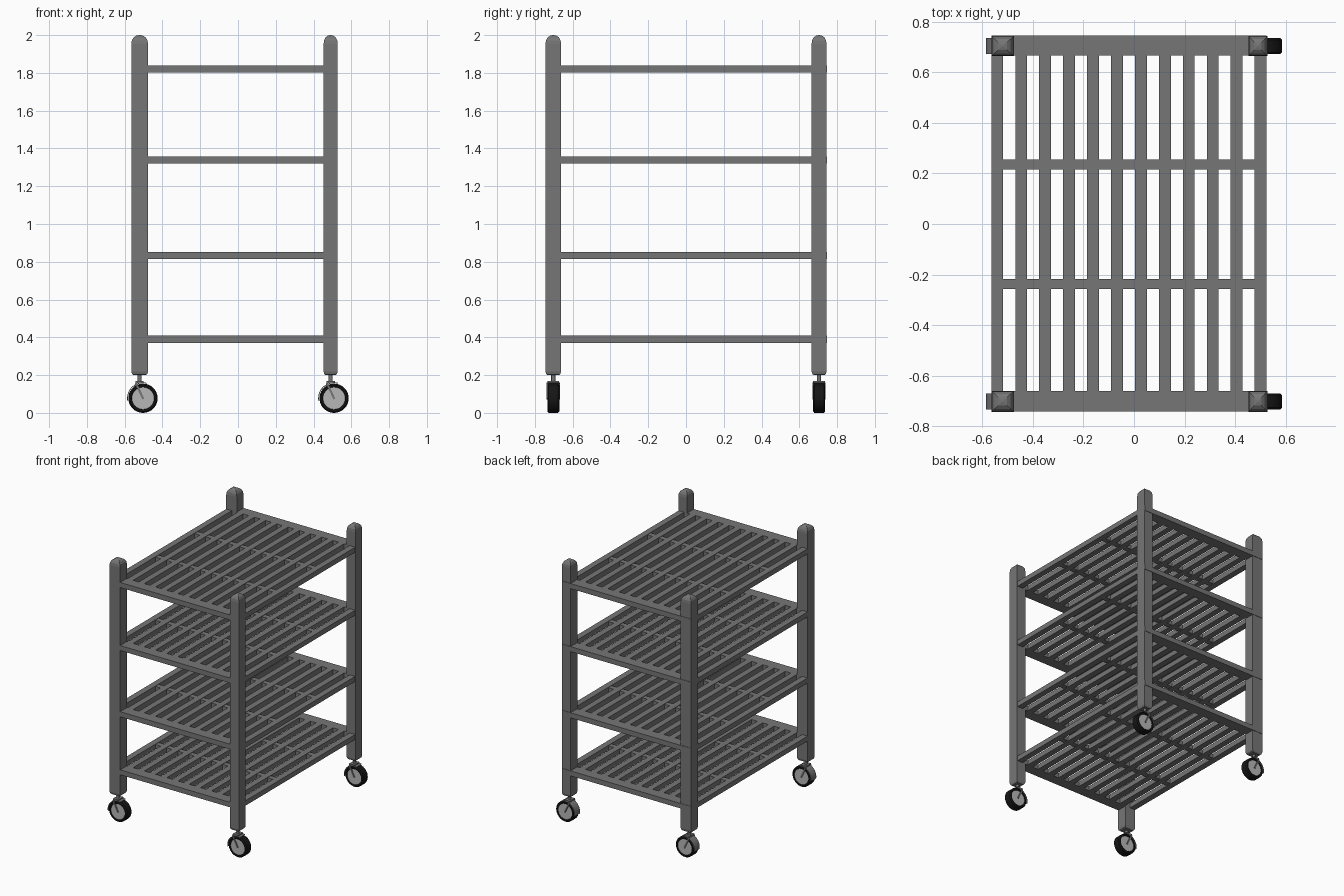
import bpy, bmesh, math
from mathutils import Matrix, Vector

if "Cube" in bpy.data.objects:
    bpy.data.objects.remove(bpy.data.objects["Cube"])


def material(name, v):
    m = bpy.data.materials.new(name)
    m.diffuse_color = (v, v, v, 1)
    m.use_nodes = True
    m.node_tree.nodes["Principled BSDF"].inputs["Base Color"].default_value = m.diffuse_color
    return m


FRAME = material("frame_grey", 0.18)
HUB = material("hub_light_grey", 0.47)
TYRE = material("tyre_black", 0.008)


def finish(name, bm, mat, smooth=False):
    bmesh.ops.recalc_face_normals(bm, faces=bm.faces)
    me = bpy.data.meshes.new(name)
    bm.to_mesh(me)
    bm.free()
    me.materials.append(mat)
    ob = bpy.data.objects.new(name, me)
    bpy.context.collection.objects.link(ob)
    if smooth:
        bpy.ops.object.select_all(action='DESELECT')
        ob.select_set(True)
        bpy.context.view_layer.objects.active = ob
        bpy.ops.object.shade_smooth_by_angle(angle=math.radians(35))
    return ob


def add_box(bm, x0, x1, y0, y1, z0, z1):
    m = Matrix.Translation(((x0 + x1) / 2, (y0 + y1) / 2, (z0 + z1) / 2))
    bmesh.ops.create_cube(bm, size=1, matrix=m @ Matrix.Diagonal((x1 - x0, y1 - y0, z1 - z0, 1)))


def skin(bm, rings, closed=False):
    """Bridge rings of points; cap the ends unless closed into a loop."""
    vs = [[bm.verts.new(p) for p in r] for r in rings]
    n = len(vs[0])
    for k in range(len(vs) if closed else len(vs) - 1):
        a, b = vs[k], vs[(k + 1) % len(vs)]
        for i in range(n):
            bm.faces.new((a[i], a[(i + 1) % n], b[(i + 1) % n], b[i]))
    if not closed:
        bm.faces.new(vs[0])
        bm.faces.new(vs[-1])


def sweep_about_y(bm, profile, cx, cy, cz, a0=0, a1=360, steps=36):
    """Sweep a closed (radius, y) profile around a wheel axle."""
    full = a1 - a0 == 360
    rings = []
    for i in range(steps if full else steps + 1):
        a = math.radians(a0 + (a1 - a0) * i / steps)
        rings.append([(cx + r * math.cos(a), cy + y, cz + r * math.sin(a)) for r, y in profile])
    skin(bm, rings, full)


# Posts: square section with a domed pyramid tip and chamfered foot
def post(name, x0, x1, y0, y1):
    cx, cy, hx, hy = (x0 + x1) / 2, (y0 + y1) / 2, (x1 - x0) / 2, (y1 - y0) / 2
    levels = [(0.72, 0.2), (0.9, 0.206), (1, 0.22), (1, 1.952), (0.93, 1.972),
              (0.72, 1.988), (0.4, 1.997), (0.06, 2.0)]
    bm = bmesh.new()
    skin(bm, [[(cx + sx * hx * s, cy + sy * hy * s, z)
               for sx, sy in ((-1, -1), (1, -1), (1, 1), (-1, 1))] for s, z in levels])
    finish(name, bm, FRAME)


# Shelves: end rails, long slats and two cross bars
def shelf(name, z0, z1):
    bm = bmesh.new()
    add_box(bm, -0.565, 0.525, -0.742, -0.661, z0, z1)
    add_box(bm, -0.565, 0.525, 0.667, 0.747, z0, z1)
    for i in range(12):
        x = -0.565 + i * 0.0948
        add_box(bm, x, x + 0.047, -0.661, 0.667, z0, z1)
    for y in (-0.237, 0.235):
        add_box(bm, -0.53, 0.49, y - 0.02, y + 0.02, z0 + 0.003, z1 - 0.003)
    finish(name, bm, FRAME)


# Casters: tyre, hub, fender, fork arms and stem
def caster(tag, sx, cy):
    wx, wz = sx + 0.018, 0.0775
    bm = bmesh.new()
    sweep_about_y(bm, [(0.058, -0.027), (0.061, -0.031), (0.070, -0.032), (0.0775, -0.025),
                       (0.0775, 0.025), (0.070, 0.032), (0.061, 0.031), (0.058, 0.027)], wx, cy, wz)
    finish("tyre_" + tag, bm, TYRE, True)

    bm = bmesh.new()
    bmesh.ops.create_cone(bm, cap_ends=True, segments=36, radius1=0.061, radius2=0.061, depth=0.056,
                          matrix=Matrix.Translation((wx, cy, wz)) @ Matrix.Rotation(math.pi / 2, 4, 'X'))
    finish("hub_" + tag, bm, HUB, True)

    bm = bmesh.new()
    sweep_about_y(bm, [(0.080, -0.032), (0.084, -0.032), (0.084, 0.032), (0.080, 0.032)],
                  wx, cy, wz, 75, 190, 14)
    finish("fender_" + tag, bm, FRAME, True)

    bm = bmesh.new()
    top, axle = Vector((wx - 0.036, 0, 0.153)), Vector((wx, 0, wz))
    d = axle - top
    for s in (-1, 1):
        c = (top + axle) / 2 + Vector((0, cy + s * 0.032, 0))
        m = Matrix.Translation(c) @ Matrix.Rotation(math.atan2(d.x, d.z), 4, 'Y')
        bmesh.ops.create_cube(bm, size=1, matrix=m @ Matrix.Diagonal((0.011, 0.006, d.length + 0.01, 1)))
    add_box(bm, sx - 0.022, sx + 0.022, cy - 0.031, cy + 0.031, 0.158, 0.169)
    finish("fork_" + tag, bm, FRAME)

    bm = bmesh.new()
    bmesh.ops.create_cone(bm, cap_ends=True, segments=16, radius1=0.011, radius2=0.011, depth=0.05,
                          matrix=Matrix.Translation((sx, cy, 0.19)))
    finish("stem_" + tag, bm, FRAME, True)


for side, x0, x1, sx in (("left", -0.565, -0.476, -0.521), ("right", 0.453, 0.528, 0.4905)):
    for end, y0, y1 in (("front", -0.744, -0.661), ("back", 0.665, 0.744)):
        post(f"post_{end}_{side}", x0, x1, y0, y1)
        caster(f"{end}_{side}", sx, (y0 + y1) / 2)

for i, (z0, z1) in enumerate(((0.371, 0.409), (0.814, 0.853), (1.32, 1.358), (1.801, 1.84))):
    shelf(f"shelf_{i + 1}", z0, z1)
